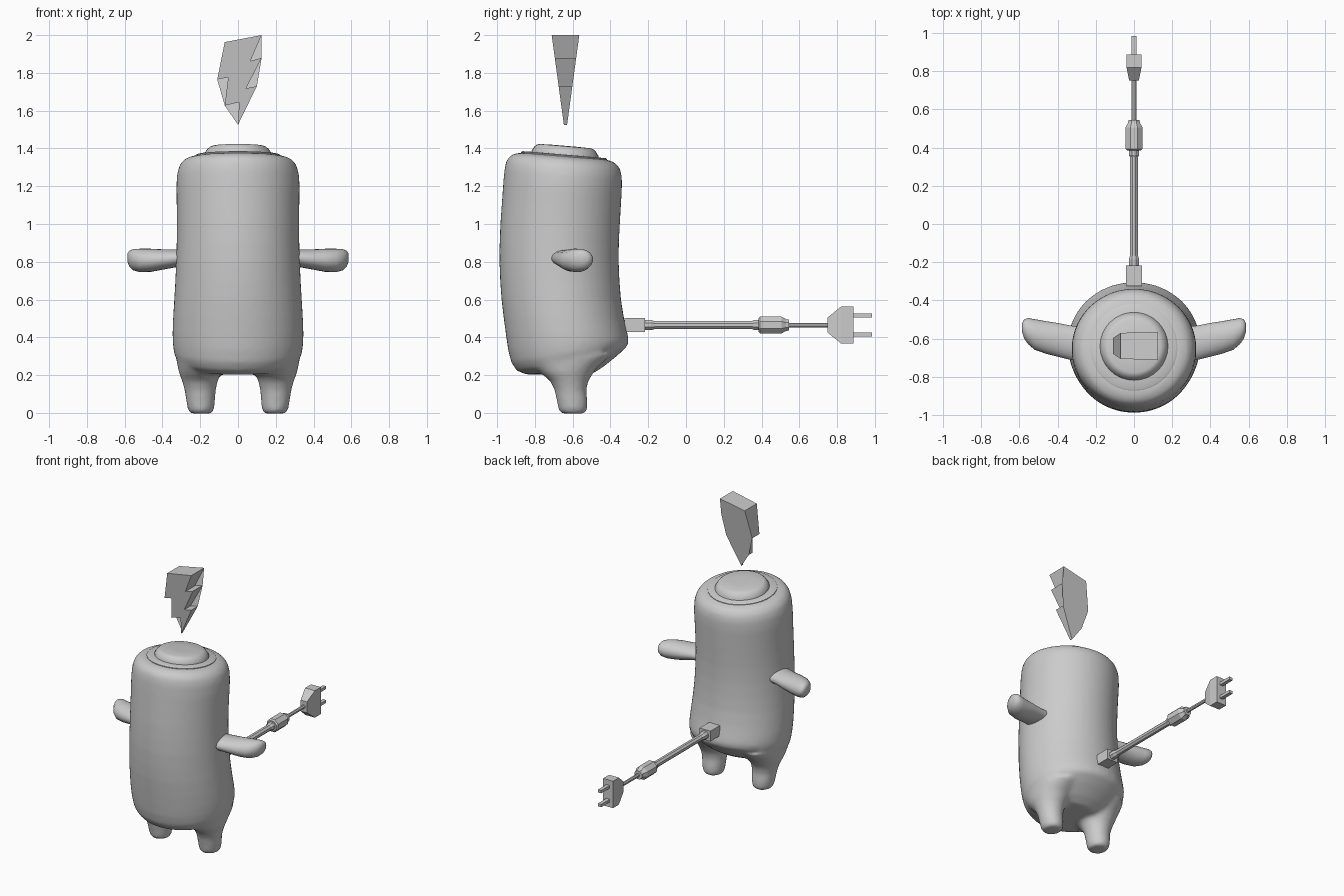
import bpy, bmesh, math
from mathutils import Vector

grey = bpy.data.materials.new("plain grey")
grey.diffuse_color = (0.6, 0.6, 0.6, 1)


def finish(name, bm, smooth=None):
    bmesh.ops.recalc_face_normals(bm, faces=bm.faces)
    me = bpy.data.meshes.new(name)
    bm.to_mesh(me)
    bm.free()
    ob = bpy.data.objects.new(name, me)
    bpy.context.collection.objects.link(ob)
    me.materials.append(grey)
    bpy.ops.object.select_all(action='DESELECT')
    ob.select_set(True)
    bpy.context.view_layer.objects.active = ob
    if smooth:
        bpy.ops.object.shade_smooth_by_angle(angle=math.radians(smooth))
    return ob


def loft(name, rings, n=32, axis='z', smooth=None, phase=0.0):
    """rings: (along, centre_a, centre_b, radius_a, radius_b, slope along b)"""
    bm = bmesh.new()
    loops = []
    for along, ca, cb, ra, rb, slope in rings:
        loop = []
        for i in range(n):
            t = 2 * math.pi * (i + phase) / n
            a, b = ca + ra * math.cos(t), cb + rb * math.sin(t)
            h = along + slope * rb * math.sin(t)
            co = {'z': (a, b, h), 'y': (a, h, b), 'x': (h, a, b)}[axis]
            loop.append(bm.verts.new(co))
        loops.append(loop)
    for lo, hi in zip(loops, loops[1:]):
        for i in range(n):
            j = (i + 1) % n
            bm.faces.new((lo[i], lo[j], hi[j], hi[i]))
    bm.faces.new(loops[0])
    bm.faces.new(loops[-1])
    return finish(name, bm, smooth)


def box(name, x, y0, y1, z0, z1):
    bm = bmesh.new()
    bmesh.ops.create_cube(bm, size=1)
    for v in bm.verts:
        v.co = Vector((v.co.x * 2 * x, (y0 + y1) / 2 + v.co.y * (y1 - y0),
                       (z0 + z1) / 2 + v.co.z * (z1 - z0)))
    return finish(name, bm)


# Body: z, front y, back y, half width, slope of the ring
sections = [
    (0.205, -0.76, -0.50, 0.17, 0.0), (0.222, -0.84, -0.44, 0.25, 0.10),
    (0.262, -0.895, -0.365, 0.305, 0.15), (0.31, -0.925, -0.31, 0.337, 0.14),
    (0.36, -0.942, -0.302, 0.345, 0.08), (0.42, -0.953, -0.312, 0.347, 0.03),
    (0.50, -0.965, -0.328, 0.344, 0), (0.60, -0.977, -0.344, 0.338, 0),
    (0.70, -0.984, -0.352, 0.332, 0), (0.80, -0.988, -0.356, 0.328, 0),
    (0.90, -0.987, -0.355, 0.325, 0), (1.00, -0.983, -0.350, 0.324, 0),
    (1.10, -0.976, -0.344, 0.325, 0), (1.20, -0.968, -0.339, 0.327, -0.04),
    (1.27, -0.961, -0.339, 0.322, -0.07), (1.315, -0.950, -0.348, 0.308, -0.08),
    (1.345, -0.925, -0.372, 0.28, -0.08), (1.358, -0.885, -0.41, 0.24, -0.08),
    (1.362, -0.80, -0.49, 0.15, -0.08),
]
body = loft("body", [(z, 0, (f + b) / 2, w, (b - f) / 2, s)
                     for z, f, b, w, s in sections], n=48)

# Legs flare into the underside of the body
legs = []
for side in (-1, 1):
    legs.append(loft("leg", [
        (-0.004, side * 0.195, -0.598, 0.055, 0.058, 0),
        (0.012, side * 0.196, -0.598, 0.069, 0.076, 0),
        (0.06, side * 0.198, -0.602, 0.076, 0.082, 0),
        (0.12, side * 0.200, -0.612, 0.083, 0.084, 0),
        (0.17, side * 0.202, -0.618, 0.095, 0.102, 0),
        (0.22, side * 0.200, -0.620, 0.115, 0.145, 0.1),
        (0.29, side * 0.190, -0.610, 0.138, 0.22, 0.1)], n=24))

# Fuse body and legs into one soft skin
for leg in legs:
    leg.select_set(True)
body.select_set(True)
bpy.context.view_layer.objects.active = body
bpy.ops.object.join()
skin = body.modifiers.new("fuse", 'REMESH')
skin.mode = 'VOXEL'
skin.voxel_size = 0.014
skin.use_smooth_shade = True
soft = body.modifiers.new("soften", 'SMOOTH')
soft.factor = 0.5
soft.iterations = 8

# Arms: x, centre y, centre z, half depth, half height
arm = [(0.26, -0.625, 0.82, 0.088, 0.045), (0.33, -0.622, 0.818, 0.090, 0.047),
       (0.40, -0.606, 0.812, 0.088, 0.054), (0.46, -0.594, 0.808, 0.085, 0.061),
       (0.52, -0.578, 0.807, 0.080, 0.062), (0.555, -0.560, 0.811, 0.068, 0.056),
       (0.575, -0.549, 0.816, 0.050, 0.043), (0.585, -0.543, 0.822, 0.025, 0.022)]
for side, label in ((-1, "left"), (1, "right")):
    loft(label + "_arm", [(side * x, y, z, ry, rz, 0) for x, y, z, ry, rz in arm],
         n=24, axis='x', smooth=60)

# Tilted ring and dome on the head
tilt = -0.085
loft("head_ring", [(z, 0, -0.645, r, r, tilt) for z, r in
                   ((1.33, 0.228), (1.362, 0.228), (1.367, 0.220), (1.368, 0.15))],
     smooth=35)
loft("head_dome", [(z, 0, -0.64, r, r, tilt) for z, r in
                   ((1.35, 0.178), (1.373, 0.178), (1.396, 0.163), (1.407, 0.151),
                    (1.412, 0.138), (1.414, 0.06))], smooth=35)

# Power cord leaving the back
ZC = 0.465


def rod(name, parts, n=8):
    k = 1 / math.cos(math.pi / n)
    loft(name, [(y, 0, ZC, r * k, r * k, 0) for y, r in parts], n, 'y', phase=0.5)


box("cord_socket", 0.043, -0.325, -0.217, ZC - 0.037, ZC + 0.037)
rod("cord_thick", [(-0.23, 0.021), (0.40, 0.021)])
rod("cord_collar_near", [(-0.22, 0.027), (-0.185, 0.027), (-0.165, 0.021)])
rod("cord_collar_far", [(0.35, 0.021), (0.36, 0.027), (0.39, 0.027)])
rod("cord_coupling", [(0.385, 0.036), (0.393, 0.045), (0.505, 0.045),
                      (0.53, 0.031), (0.545, 0.029)])
rod("cord_thin", [(0.53, 0.012), (0.76, 0.012)])

# Plug with tapered back and two prongs
s = math.sqrt(2)
loft("plug", [(y, 0, ZC, x * s, z * s, 0) for y, x, z in
              ((0.75, 0.025, 0.04), (0.82, 0.039, 0.097), (0.888, 0.039, 0.097))],
     n=4, axis='y', phase=0.5)
for off in (-0.05, 0.05):
    box("plug_prong", 0.013, 0.88, 0.985, ZC + off - 0.01, ZC + off + 0.01)

# Lightning bolt, thinning toward its tip
outline = [(0.125, 2.0), (-0.07, 1.963), (-0.11, 1.765), (-0.052, 1.777),
           (-0.07, 1.627), (0.006, 1.645), (0.0, 1.525), (0.1, 1.73),
           (0.043, 1.718), (0.125, 1.88), (0.065, 1.862)]
bm = bmesh.new()
sheets = []
for side in (-1, 1):
    sheets.append([bm.verts.new((x, -0.638 + side * (0.0085 + (z - 1.525) * 0.136), z))
                   for x, z in outline])
    bm.faces.new(sheets[-1])
for i in range(len(outline)):
    j = (i + 1) % len(outline)
    bm.faces.new((sheets[0][i], sheets[0][j], sheets[1][j], sheets[1][i]))
bmesh.ops.triangulate(bm, faces=[f for f in bm.faces if len(f.verts) > 4])
finish("lightning_bolt", bm)
